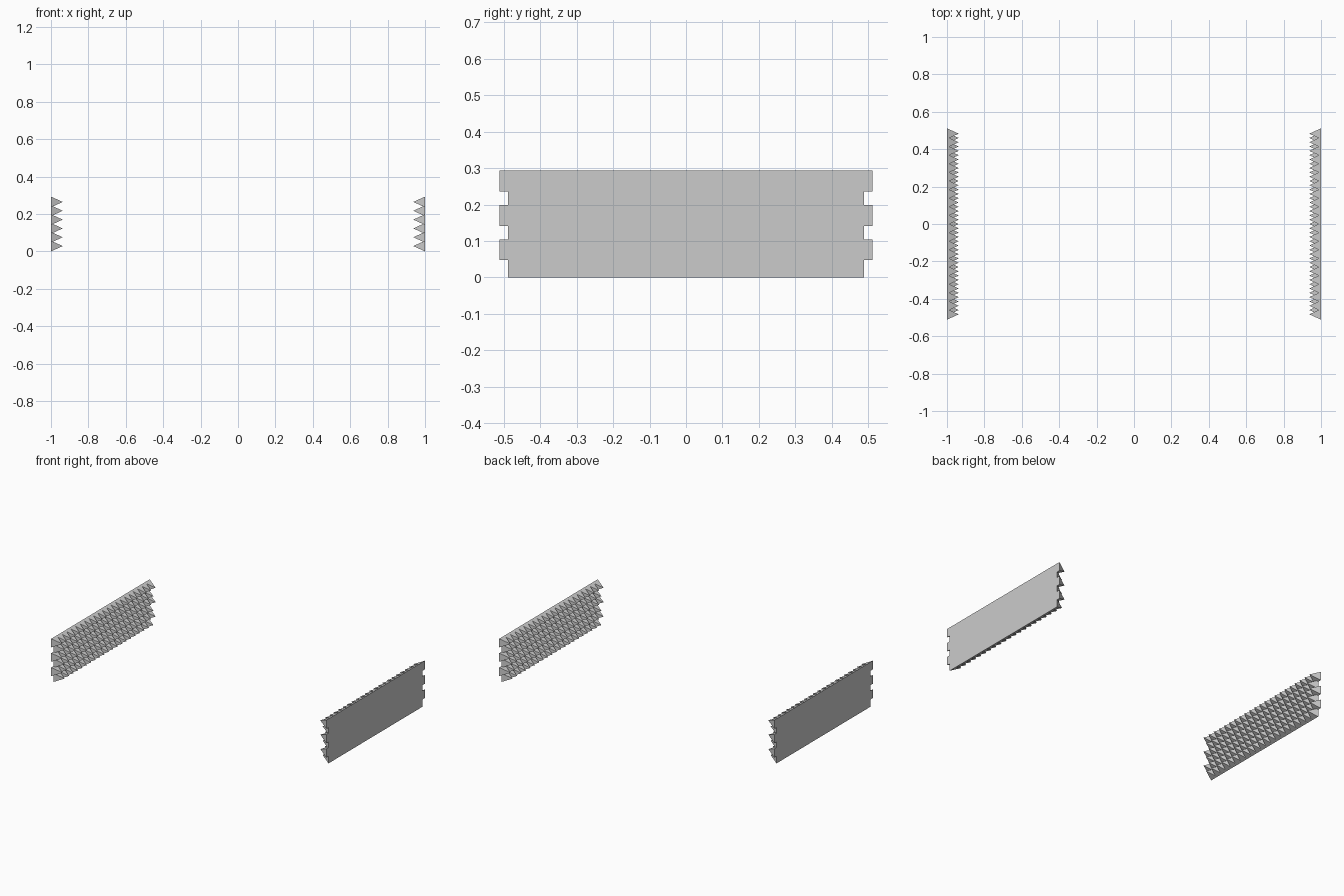
import bpy, bmesh

if "Cube" in bpy.data.objects:
    bpy.data.objects.remove(bpy.data.objects["Cube"])

SIZE = 0.0568      # base width of one spike
DEPTH = 0.063      # spike height
PITCH_Y = 0.0460   # spacing along a row (bases overlap slightly)
PITCH_Z = 0.0472   # spacing between rows
ROWS = 6
LONG_ROW = 22      # spikes in the long rows, short rows have one fewer


def add_spike(bm, x, inward, y, z):
    """Four-sided pyramid with its base on the plane x."""
    h = SIZE / 2
    base = [bm.verts.new((x, y + a * h, z + b * h))
            for a, b in ((-1, -1), (1, -1), (1, 1), (-1, 1))]
    tip = bm.verts.new((x + inward * DEPTH, y, z))
    bm.faces.new(base)
    for i in range(4):
        bm.faces.new((base[i], base[(i + 1) % 4], tip))


def spike_panel(name, side):
    """Staggered rows of spikes pointing toward the centre."""
    bm = bmesh.new()
    for row in range(ROWS):
        count = LONG_ROW if row % 2 else LONG_ROW - 1
        for i in range(count):
            y = (i - (count - 1) / 2) * PITCH_Y
            add_spike(bm, side, -side, y, SIZE / 2 + row * PITCH_Z)
    bmesh.ops.recalc_face_normals(bm, faces=bm.faces[:])
    mesh = bpy.data.meshes.new(name)
    bm.to_mesh(mesh)
    bm.free()
    bpy.context.collection.objects.link(bpy.data.objects.new(name, mesh))


# Facing pair of spiked wall panels
spike_panel("left_spike_panel", -1)
spike_panel("right_spike_panel", 1)
